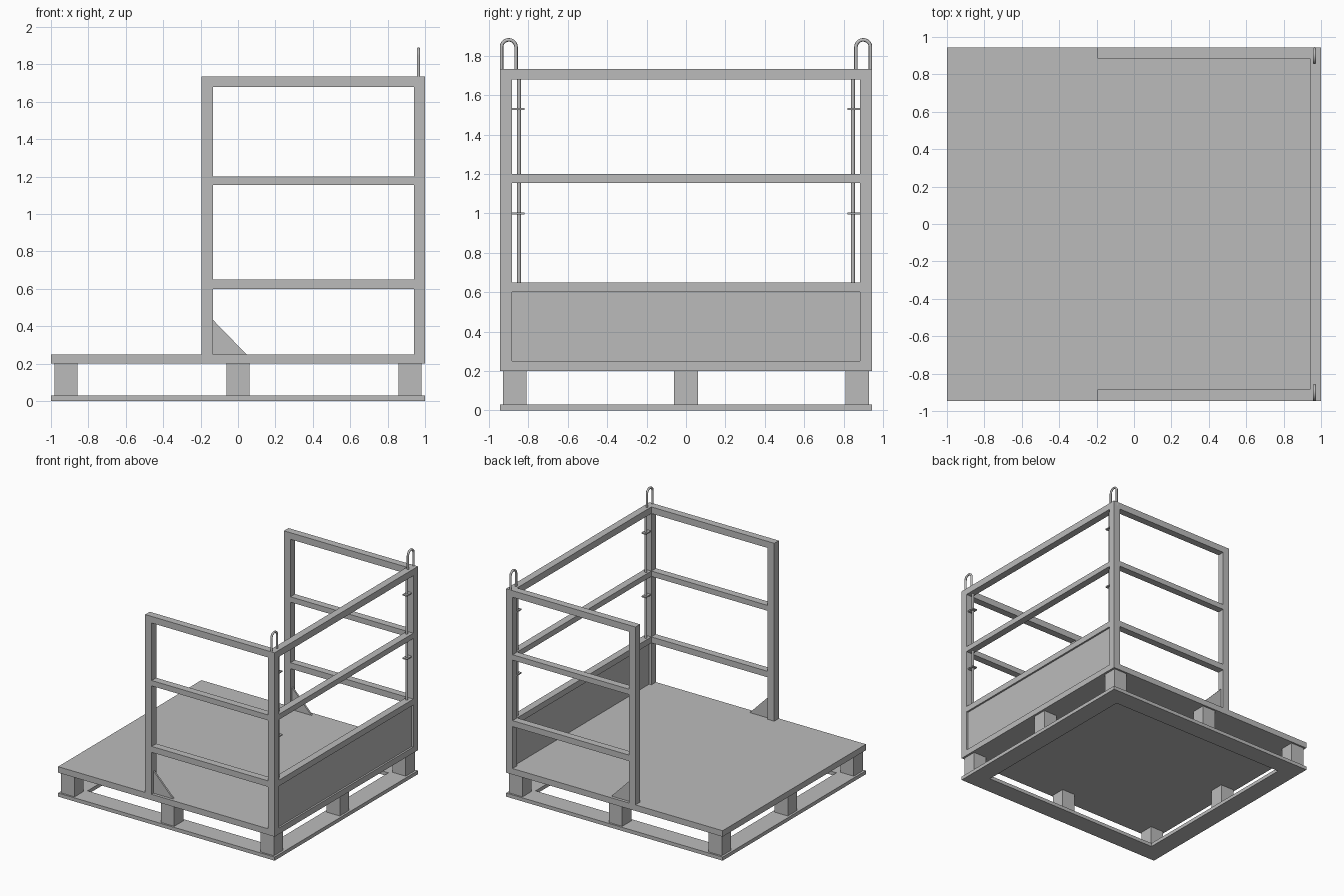
import bpy
import math

if "Cube" in bpy.data.objects:
    bpy.data.objects.remove(bpy.data.objects["Cube"], do_unlink=True)

grey = bpy.data.materials.new("plain_grey")
grey.use_nodes = True
colour = (0.5, 0.5, 0.5, 1)
grey.diffuse_color = colour
grey.node_tree.nodes["Principled BSDF"].inputs["Base Color"].default_value = colour

HX, HY = 1.0, 0.945      # half sizes of the platform
TUBE = 0.06              # frame tube width
DECK = 0.25              # height of the deck surface
TOP = 1.735              # height of the top rails
POST_X = -0.195          # outer face of the free posts
RAILS = {"lower": (0.6, 0.65), "middle": (1.155, 1.2), "top": (1.68, TOP)}


def add_mesh(name, verts, faces):
    mesh = bpy.data.meshes.new(name)
    mesh.from_pydata(verts, [], faces)
    mesh.materials.append(grey)
    obj = bpy.data.objects.new(name, mesh)
    bpy.context.collection.objects.link(obj)
    return obj


def prism(name, profile, y0, y1):
    """Extrude an xz profile from y0 to y1 (profile runs anticlockwise seen from -y)."""
    y0, y1 = sorted((y0, y1))
    n = len(profile)
    verts = [(x, y, z) for y in (y0, y1) for x, z in profile]
    faces = [tuple(range(n)), tuple(reversed(range(n, 2 * n)))]
    faces += [(i, i + n, (i + 1) % n + n, (i + 1) % n) for i in range(n)]
    return add_mesh(name, verts, faces)


def box(name, x, y, z):
    profile = [(x[0], z[0]), (x[1], z[0]), (x[1], z[1]), (x[0], z[1])]
    return prism(name, profile, *y)


def rod(name, points, radius):
    """Round bar following a path."""
    curve = bpy.data.curves.new(name, "CURVE")
    curve.dimensions = "3D"
    curve.bevel_depth = radius
    curve.bevel_resolution = 2
    curve.use_fill_caps = True
    spline = curve.splines.new("POLY")
    spline.points.add(len(points) - 1)
    for p, co in zip(spline.points, points):
        p.co = (*co, 1)
    curve.materials.append(grey)
    obj = bpy.data.objects.new(name, curve)
    bpy.context.collection.objects.link(obj)
    return obj


# Deck and pallet base
box("deck", (-HX, HX), (-HY, HY), (0.2, DECK))
for i in (-1, 0, 1):
    for j in (-1, 0, 1):
        if i or j:
            cx, cy = i * 0.92, j * 0.87
            box("pallet_block", (cx - 0.062, cx + 0.062), (cy - 0.06, cy + 0.06), (0.03, 0.2))
BOARD = 0.16
for s in (-1, 1):
    box("end_runner", (s * HX, s * (HX - BOARD))[::s], (-HY, HY), (0, 0.03))
    box("side_runner", (-HX + BOARD, HX - BOARD), (s * HY, s * (HY - BOARD)), (0, 0.03))

# Closed end: kick panel and cross rails
inner = HY - TUBE
box("kick_panel", (0.96, 0.985), (-inner, inner), (DECK, 0.6))
for label, z in RAILS.items():
    box(label + "_end_rail", (HX - TUBE, HX), (-inner, inner), z)

# Two mirrored sides
for s, side in ((-1, "right"), (1, "left")):
    y = (s * inner, s * HY)
    box(side + "_corner_post", (HX - TUBE, HX), y, (DECK, TOP))
    box(side + "_free_post", (POST_X, POST_X + TUBE), y, (DECK, TOP))
    for label, z in RAILS.items():
        box(f"{side}_{label}_rail", (POST_X + TUBE, HX - TUBE), y, z)

    # Gusset at the foot of the free post
    gx = POST_X + TUBE
    prism(side + "_gusset", [(gx, DECK), (gx + 0.18, DECK), (gx, DECK + 0.185)],
          s * 0.905, s * 0.92)

    # Lifting loop above the corner
    x, cy, r = 0.965, s * 0.9, 0.037
    arc = [(x, cy + r * math.cos(a), 1.845 + r * math.sin(a))
           for a in (math.pi * k / 10 for k in range(11))]
    rod(side + "_lifting_loop", [(x, cy + r, 1.7)] + arc + [(x, cy - r, 1.7)], 0.009)

    # Upright rod with small bracket plates
    rod(side + "_upright_rod", [(x, s * 0.848, 0.65), (x, s * 0.848, 1.68)], 0.01)
    for z in (1.0, 1.53):
        box(side + "_rod_bracket", (x - 0.02, x + 0.02), (s * inner, s * 0.82), (z - 0.005, z + 0.005))
